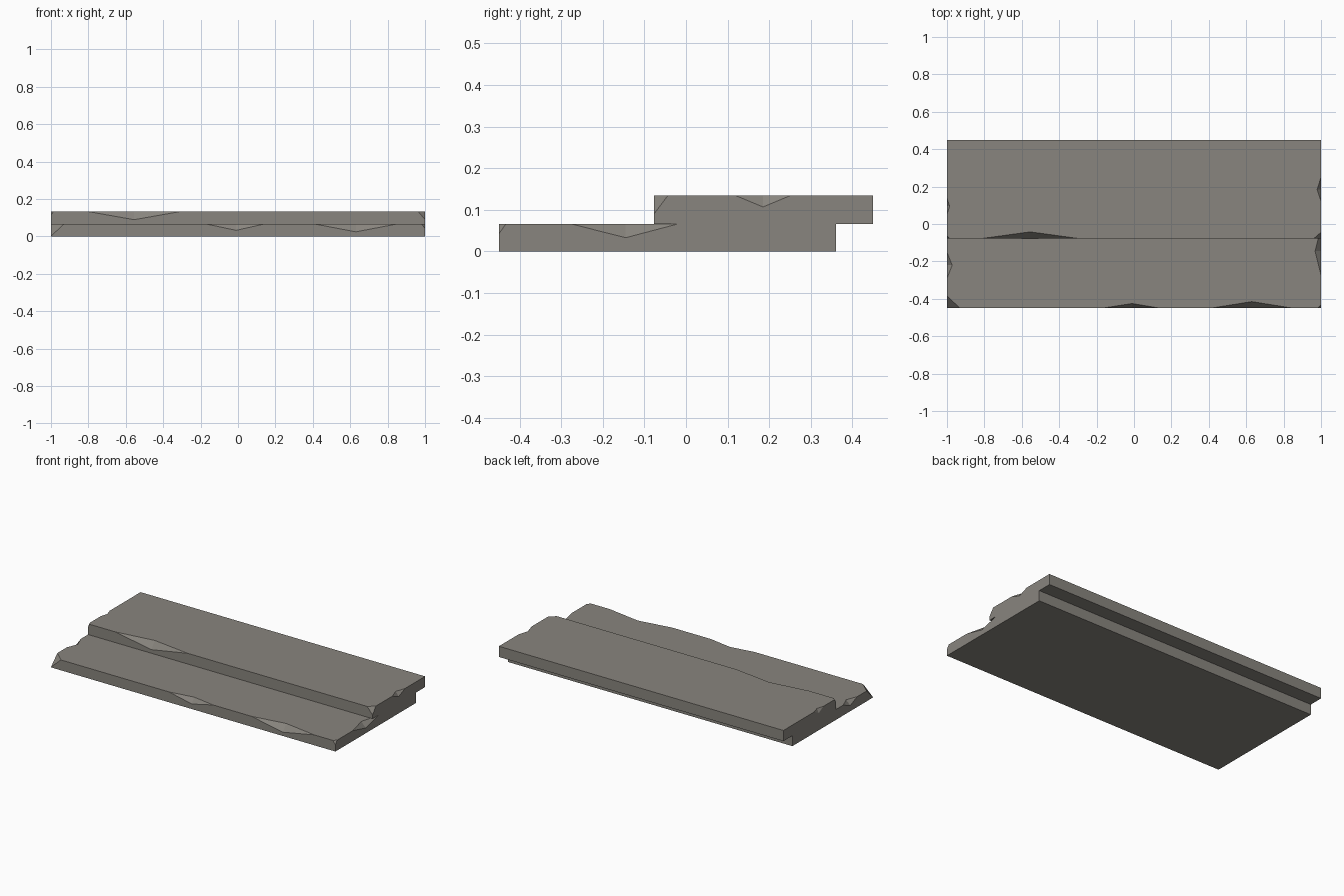
import bpy, bmesh
from mathutils import Vector

if "Cube" in bpy.data.objects:
    bpy.data.objects.remove(bpy.data.objects["Cube"])

stone = bpy.data.materials.new("weathered_stone")
stone.diffuse_color = (0.25, 0.235, 0.21, 1)
stone.use_nodes = True
stone.node_tree.nodes["Principled BSDF"].inputs["Base Color"].default_value = stone.diffuse_color


def make_object(name, bm):
    bmesh.ops.recalc_face_normals(bm, faces=bm.faces)
    mesh = bpy.data.meshes.new(name)
    bm.to_mesh(mesh)
    bm.free()
    mesh.materials.append(stone)
    obj = bpy.data.objects.new(name, mesh)
    bpy.context.collection.objects.link(obj)
    return obj


def slab(y0, y1, z0, z1, corners):
    """Box with broken corners: each corner is (x side, dx, dy, dz)."""
    bm = bmesh.new()
    bmesh.ops.create_cube(bm, size=1)
    for v in bm.verts:
        v.co = (v.co.x * 2, (y0 + y1) / 2 + v.co.y * (y1 - y0),
                (z0 + z1) / 2 + v.co.z * (z1 - z0))
    for s, dx, dy, dz in corners:
        normal = Vector((s / dx, -1 / dy, 1 / dz)).normalized()
        res = bmesh.ops.bisect_plane(
            bm, geom=bm.verts[:] + bm.edges[:] + bm.faces[:], dist=1e-6,
            plane_co=(s, y0, z1 - dz), plane_no=normal, clear_outer=True)
        cut = [e for e in res["geom_cut"] if isinstance(e, bmesh.types.BMEdge)]
        bmesh.ops.contextual_create(bm, geom=cut)
    return bm


def add_chip(bm, a, b, c, d):
    """Wedge along edge a-b, with c on the side face and d on the top face.
    It is stretched outwards within its own two cutting planes."""
    a, b, c, d = map(Vector, (a, b, c, d))
    m, t = (c + d) / 2, 0.3
    pts = [p + (p - m) * t for p in (a, b, c, d)]
    v = [bm.verts.new(p) for p in pts]
    for i, j, k in ((0, 1, 2), (0, 3, 1), (0, 2, 3), (1, 3, 2)):
        bm.faces.new((v[i], v[j], v[k]))


def build_step(name, y0, y1, z0, z1, corners, front, sides):
    step = make_object(name, slab(y0, y1, z0, z1, corners))
    bm = bmesh.new()
    # chips on the front edge: start, tip, end, inset, depth
    for p, q, r, inset, depth in front:
        add_chip(bm, (p, y0, z1), (r, y0, z1),
                 (q, y0, z1 - depth), (q, y0 + inset, z1))
    # chips on the end edges: side, start, tip, end, inset, depth
    for s, p, q, r, inset, depth in sides:
        add_chip(bm, (s, p, z1), (s, r, z1),
                 (s, q, z1 - depth), (s * (1 - inset), q, z1))
    cutter = make_object(name + "_chip_cutter", bm)
    cutter.hide_render = True
    mod = step.modifiers.new("chips", 'BOOLEAN')
    mod.operation = 'DIFFERENCE'
    mod.solver = 'EXACT'
    mod.object = cutter
    bpy.context.view_layer.objects.active = step
    bpy.ops.object.modifier_apply(modifier=mod.name)
    bpy.data.objects.remove(cutter)


# lower tread
build_step("lower_step", -0.45, 0.36, 0, 0.066,
           corners=[(-1, 0.07, 0.065, 0.065), (1, 0.018, 0.017, 0.024)],
           front=[(-0.17, -0.01, 0.14, 0.025, 0.034),
                  (0.41, 0.63, 0.85, 0.035, 0.042)],
           sides=[(1, -0.275, -0.145, -0.02, 0.032, 0.033),
                  (-1, -0.29, -0.22, -0.15, 0.028, 0.03)])

# upper tread, overhanging at the back
build_step("upper_step", -0.077, 0.45, 0.066, 0.134,
           corners=[(-1, 0.015, 0.015, 0.02), (1, 0.038, 0.033, 0.044)],
           front=[(-0.81, -0.555, -0.3, 0.035, 0.045)],
           sides=[(1, 0.12, 0.185, 0.25, 0.021, 0.027),
                  (-1, 0.05, 0.095, 0.14, 0.014, 0.025)])
